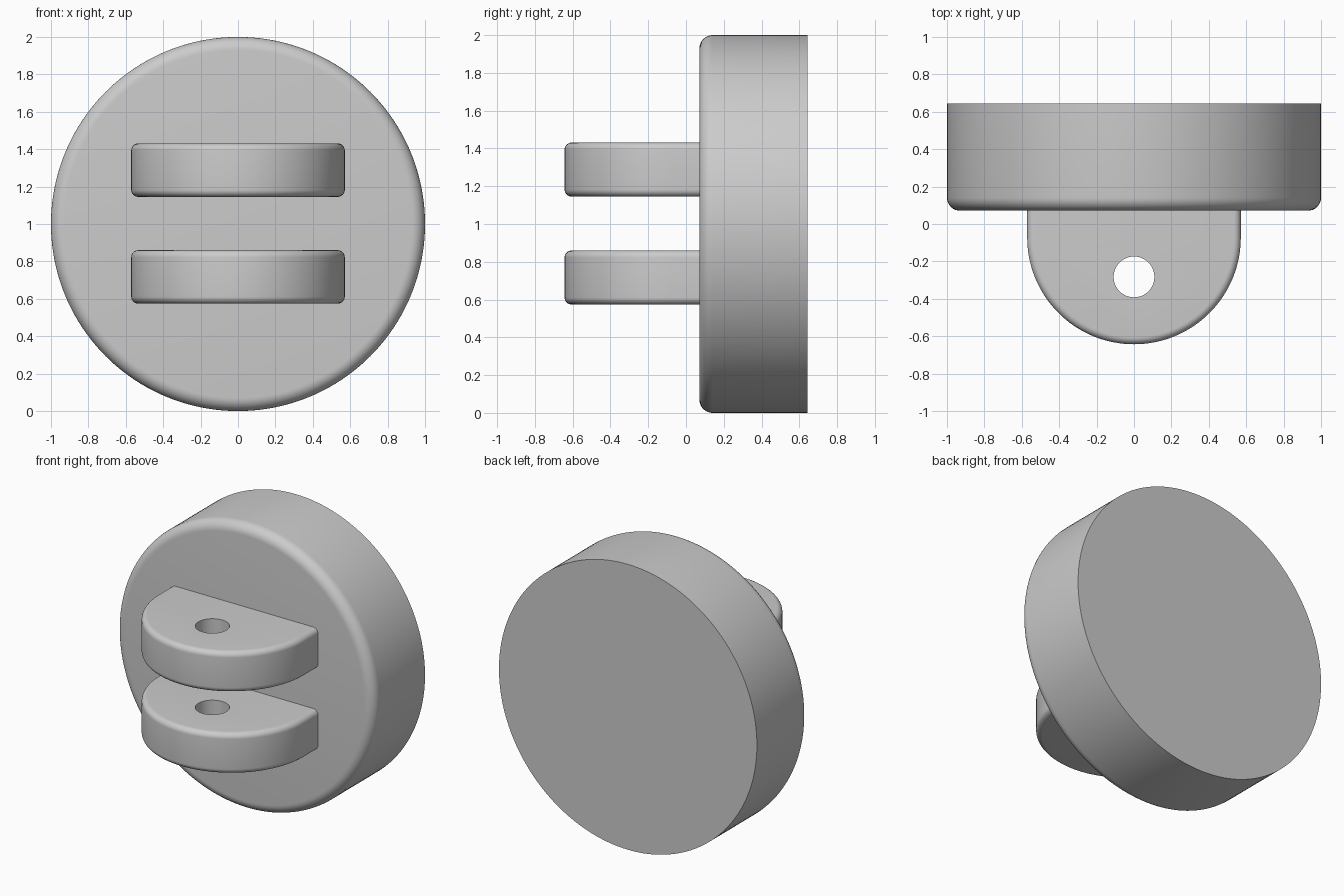
import bpy, bmesh
from math import sin, cos, pi, radians

if "Cube" in bpy.data.objects:
    bpy.data.objects.remove(bpy.data.objects["Cube"])

DISC_R, BACK, FRONT = 1.0, 0.643, 0.071
LUG_R, LUG_T = 0.571, 0.286


def finish(bm, name):
    bmesh.ops.recalc_face_normals(bm, faces=bm.faces)
    mesh = bpy.data.meshes.new(name)
    bm.to_mesh(mesh)
    bm.free()
    ob = bpy.data.objects.new(name, mesh)
    bpy.context.collection.objects.link(ob)
    return ob


def loft(name, rings):
    """Skin a list of closed point rings and cap both ends."""
    bm = bmesh.new()
    loops = [[bm.verts.new(p) for p in ring] for ring in rings]
    n = len(loops[0])
    for a, b in zip(loops, loops[1:]):
        for i in range(n):
            j = (i + 1) % n
            bm.faces.new((a[i], a[j], b[j], b[i]))
    bm.faces.new(loops[0])
    bm.faces.new(loops[-1])
    return finish(bm, name)


def smooth(ob):
    bpy.ops.object.select_all(action='DESELECT')
    ob.select_set(True)
    bpy.context.view_layer.objects.active = ob
    bpy.ops.object.shade_smooth_by_angle(angle=radians(30))


def fillet(r, steps=8):
    """(inset, depth) pairs of a quarter round, from face to side."""
    return [(r - r * sin(k * pi / 2 / steps), r - r * cos(k * pi / 2 / steps))
            for k in range(steps + 1)]


def circle(r, y, n=160):
    return [(r * cos(2 * pi * i / n), y, 1 + r * sin(2 * pi * i / n)) for i in range(n)]


def lug_outline(inset, z, n=64):
    """Straight sides running into the disc, closed by a half circle."""
    r, cy = LUG_R - inset, -0.072
    arc = [(r * cos(pi + pi * i / n), cy + r * sin(pi + pi * i / n), z) for i in range(n + 1)]
    return arc + [(r, FRONT + 0.01, z), (-r, FRONT + 0.01, z)]


# Round base disc, rounded front rim and sharp back rim
disc = loft("base_disc", [circle(DISC_R - i, FRONT + d) for i, d in fillet(0.07)]
            + [circle(DISC_R, BACK)])
smooth(disc)

# Two rounded lugs, each pierced by a vertical pin hole
for name, zc in (("lower_lug", 0.717), ("upper_lug", 1.288)):
    low = [(i, zc - LUG_T / 2 + d) for i, d in fillet(0.038)]
    high = [(i, zc + LUG_T / 2 - d) for i, d in reversed(fillet(0.038))]
    lug = loft(name, [lug_outline(i, z) for i, z in low + high])

    bm = bmesh.new()
    bmesh.ops.create_cone(bm, cap_ends=True, segments=48, radius1=0.109, radius2=0.109, depth=1)
    cutter = finish(bm, "pin_hole_cutter")
    cutter.location = (0, -0.283, zc)
    cutter.hide_render = True
    bpy.context.view_layer.update()

    mod = lug.modifiers.new("pin_hole", 'BOOLEAN')
    mod.operation, mod.solver, mod.object = 'DIFFERENCE', 'EXACT', cutter
    bpy.context.view_layer.objects.active = lug
    bpy.ops.object.modifier_apply(modifier=mod.name)
    bpy.data.objects.remove(cutter)
    smooth(lug)
